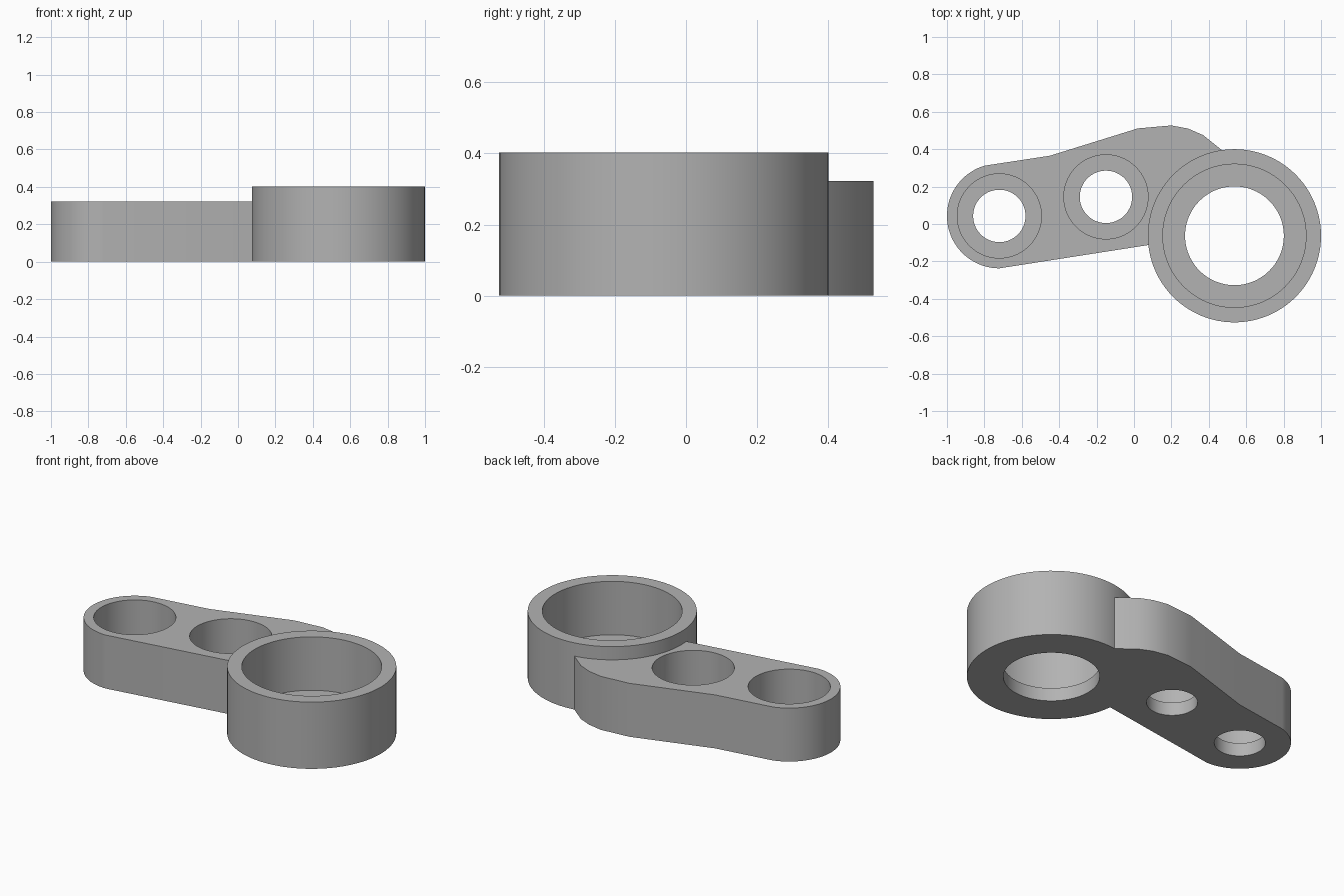
import bpy
import bmesh
from math import cos, sin, radians

cube = bpy.data.objects.get("Cube")
if cube:
    bpy.data.objects.remove(cube, do_unlink=True)

ARM_TOP, RING_TOP, FLOOR = 0.323, 0.403, 0.08
RING = (0.537, -0.063)
END_HOLE = (-0.72, 0.043)
MID_HOLE = (-0.15, 0.145)

grey = bpy.data.materials.new("light grey")
grey.use_nodes = True
colour = (0.45, 0.45, 0.45, 1)
grey.diffuse_color = colour
grey.node_tree.nodes["Principled BSDF"].inputs["Base Color"].default_value = colour


def arc(centre, radius, start, end, steps):
    angles = [radians(start + (end - start) * i / steps) for i in range(steps + 1)]
    return [(centre[0] + radius * cos(a), centre[1] + radius * sin(a)) for a in angles]


def prism(name, outline, bottom, top):
    """Extrude a flat outline into a solid."""
    bm = bmesh.new()
    face = bm.faces.new([bm.verts.new((x, y, bottom)) for x, y in outline])
    lid = bmesh.ops.extrude_face_region(bm, geom=[face])["geom"]
    bmesh.ops.translate(bm, vec=(0, 0, top - bottom),
                        verts=[v for v in lid if isinstance(v, bmesh.types.BMVert)])
    bmesh.ops.recalc_face_normals(bm, faces=bm.faces)
    mesh = bpy.data.meshes.new(name)
    bm.to_mesh(mesh)
    bm.free()
    mesh.materials.append(grey)
    obj = bpy.data.objects.new(name, mesh)
    bpy.context.collection.objects.link(obj)
    return obj


def cylinder(name, centre, radius, bottom, top):
    return prism(name, arc(centre, radius, 0, 360, 96)[:-1], bottom, top)


def combine(target, other, operation):
    """Apply a boolean and discard the second solid."""
    mod = target.modifiers.new(operation.lower(), 'BOOLEAN')
    mod.operation, mod.object, mod.solver = operation, other, 'EXACT'
    bpy.context.view_layer.objects.active = target
    bpy.ops.object.modifier_apply(modifier=mod.name)
    bpy.data.objects.remove(other, do_unlink=True)


# Arm: rounded end, straight front edge, shouldered back edge
outline = arc(END_HOLE, 0.28, 106, 270, 40)
outline += [(0.08, -0.112), RING, (0.47, 0.395), (0.37, 0.475), (0.29, 0.51),
            (0.20, 0.527), (0.02, 0.511), (-0.45, 0.365)]
bracket = prism("link_bracket", outline, 0, ARM_TOP)

# Tall ring boss
combine(bracket, cylinder("ring", RING, 0.463, 0, RING_TOP), 'UNION')

# Stepped holes: wide pocket above a narrower through hole
for centre, pocket, bore in ((RING, 0.383, 0.264),
                             (END_HOLE, 0.225, 0.14),
                             (MID_HOLE, 0.225, 0.14)):
    combine(bracket, cylinder("pocket_cutter", centre, pocket, FLOOR, 1), 'DIFFERENCE')
    combine(bracket, cylinder("bore_cutter", centre, bore, -1, 1), 'DIFFERENCE')

# Smooth round walls, crisp rims
bpy.ops.object.select_all(action='DESELECT')
bracket.select_set(True)
bpy.context.view_layer.objects.active = bracket
bpy.ops.object.shade_smooth_by_angle(angle=radians(20))
